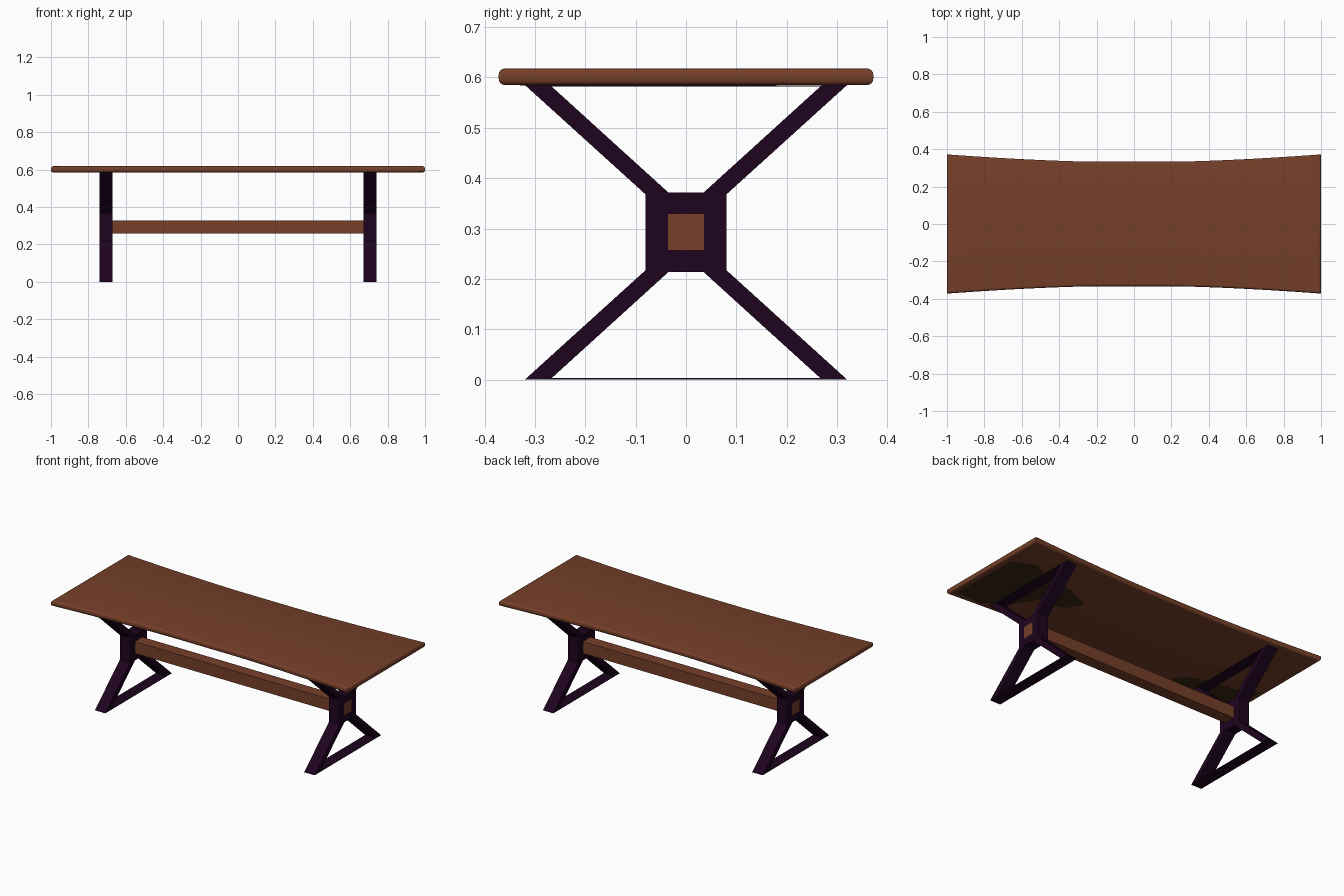
import bpy, bmesh

if "Cube" in bpy.data.objects:
    bpy.data.objects.remove(bpy.data.objects["Cube"])


def material(name, rgb):
    m = bpy.data.materials.new(name)
    m.diffuse_color = (*rgb, 1)
    m.use_nodes = True
    m.node_tree.nodes["Principled BSDF"].inputs["Base Color"].default_value = m.diffuse_color
    return m


wood = material("brown_wood", (0.180, 0.050, 0.022))
dark = material("dark_plum_metal", (0.0135, 0.0012, 0.0135))
stain = material("dark_underside", (0.040, 0.022, 0.006))


def prism(name, pts, vec, mat):
    """Extrude a closed outline of 3D points along vec."""
    bm = bmesh.new()
    face = bm.faces.new([bm.verts.new(p) for p in pts])
    ext = bmesh.ops.extrude_face_region(bm, geom=[face])
    bmesh.ops.translate(bm, vec=vec, verts=[g for g in ext["geom"] if isinstance(g, bmesh.types.BMVert)])
    if not any(f for f in bm.faces if f is face):
        bm.faces.new(face.verts)
    bmesh.ops.recalc_face_normals(bm, faces=bm.faces)
    return finish(name, bm, mat)


def finish(name, bm, mat):
    me = bpy.data.meshes.new(name)
    bm.to_mesh(me)
    bm.free()
    me.materials.append(mat)
    ob = bpy.data.objects.new(name, me)
    bpy.context.collection.objects.link(ob)
    return ob


def box(name, lo, hi, mat):
    pts = [(lo[0], lo[1], lo[2]), (lo[0], hi[1], lo[2]), (lo[0], hi[1], hi[2]), (lo[0], lo[1], hi[2])]
    return prism(name, pts, (hi[0] - lo[0], 0, 0), mat)


# Tabletop: long sides pinch in toward the middle, rims rounded
def half_width(x):
    t = max(0, (abs(x) - 0.2) / 0.8)
    return 0.333 + 0.039 * t ** 1.5


Z0, Z1, N = 0.585, 0.618, 24
bm = bmesh.new()
rings = []
for i in range(N + 1):
    x = -1 + 2 * i / N
    w = half_width(x)
    rings.append([bm.verts.new((x, s * w, z)) for s, z in ((-1, Z0), (1, Z0), (1, Z1), (-1, Z1))])
for a, b in zip(rings, rings[1:]):
    for k in range(4):
        bm.faces.new((a[k], a[(k + 1) % 4], b[(k + 1) % 4], b[k]))
bm.faces.new(rings[0])
bm.faces.new(rings[-1])
bmesh.ops.recalc_face_normals(bm, faces=bm.faces)
rim = [e for e in bm.edges if abs(e.verts[0].co.z - e.verts[1].co.z) < 1e-5
       and e.calc_face_angle(0) > 1]
bmesh.ops.bevel(bm, geom=rim, offset=0.012, segments=4, profile=0.5, affect='EDGES')
top = finish("tabletop", bm, wood)
bpy.context.view_layer.objects.active = top
top.select_set(True)
bpy.ops.object.shade_smooth_by_angle(angle=0.6)

# Dark patches on the underside of the top
patches = {
    "right": [(0.97, -0.32), (0.96, 0.12), (0.82, 0.18), (0.68, 0.08), (0.56, 0.10),
              (0.36, 0.02), (0.42, -0.08), (0.58, -0.10), (0.66, -0.22), (0.80, -0.33)],
    "left": [(-0.97, -0.33), (-0.97, -0.10), (-0.85, -0.16), (-0.70, -0.17),
             (-0.55, -0.23), (-0.50, -0.31)],
}
for side, pts in patches.items():
    prism(side + "_underside_patch", [(x, y, Z0 + 0.0005) for x, y in pts], (0, 0, -0.001), stain)

# Trestle legs: X outline with a square hub, thin plates at floor and top
MID = Z0 / 2
quarter = [(0.08, 0.075), (0.32, MID), (0.27, MID), (0.035, 0.079)]
outline = (quarter
           + [(-y, z) for y, z in reversed(quarter)]
           + [(-y, -z) for y, z in quarter]
           + [(y, -z) for y, z in reversed(quarter)])
for side, x0 in (("left", -0.74), ("right", 0.67)):
    prism(side + "_trestle", [(x0, y, MID + z) for y, z in outline], (0.07, 0, 0), dark)
    box(side + "_foot_plate", (x0, -0.315, 0), (x0 + 0.07, 0.315, 0.003), dark)
    box(side + "_top_plate", (x0, -0.315, 0.582), (x0 + 0.07, 0.315, 0.5845), dark)

# Stretcher beam passing through both hubs
box("stretcher_beam", (-0.7405, -0.036, 0.257), (0.7405, 0.036, 0.329), wood)
